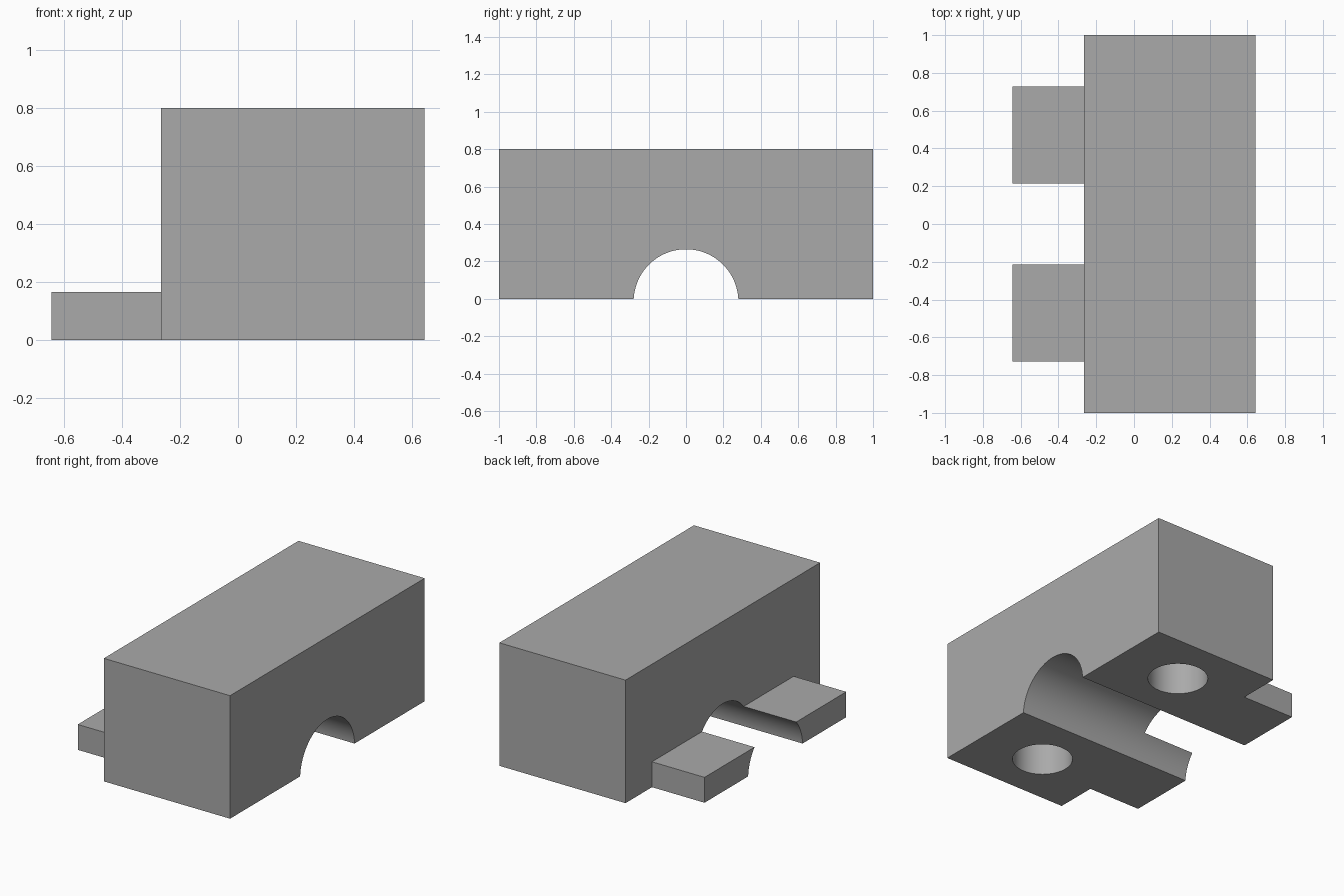
import bpy, bmesh, math

if "Cube" in bpy.data.objects:
    bpy.data.objects.remove(bpy.data.objects["Cube"])

ARCH_R, ARCH_Z = 0.28, -0.015

grey = bpy.data.materials.new("plain grey")
grey.diffuse_color = (0.4, 0.4, 0.4, 1)
grey.use_nodes = True
grey.node_tree.nodes["Principled BSDF"].inputs["Base Color"].default_value = grey.diffuse_color


def box(name, x0, x1, y0, y1, z0, z1):
    bm = bmesh.new()
    bmesh.ops.create_cube(bm, size=1)
    for v in bm.verts:
        v.co = ((x0 + x1) / 2 + v.co.x * (x1 - x0),
                (y0 + y1) / 2 + v.co.y * (y1 - y0),
                (z0 + z1) / 2 + v.co.z * (z1 - z0))
    return make(name, bm)


def make(name, bm):
    mesh = bpy.data.meshes.new(name)
    bm.to_mesh(mesh)
    bm.free()
    mesh.materials.append(grey)
    obj = bpy.data.objects.new(name, mesh)
    bpy.context.collection.objects.link(obj)
    return obj


def cylinder(name, radius, depth, loc, rot=(0, 0, 0)):
    bpy.ops.mesh.primitive_cylinder_add(vertices=96, radius=radius, depth=depth,
                                        location=loc, rotation=rot)
    obj = bpy.context.object
    obj.name = name
    obj.data.materials.append(grey)
    return obj


def combine(target, tool, operation):
    mod = target.modifiers.new(operation.lower(), 'BOOLEAN')
    mod.operation, mod.object, mod.solver = operation, tool, 'EXACT'
    bpy.context.view_layer.objects.active = target
    bpy.ops.object.modifier_apply(modifier=mod.name)
    bpy.data.objects.remove(tool, do_unlink=True)


# Main block
block = box("block", -0.265, 0.643, -1, 1, 0, 0.8)

# Two low feet on the left side, joined to the block
for s in (-1, 1):
    y0, y1 = sorted((s * 0.1, s * 0.728))
    combine(block, box("foot", -0.643, -0.1, y0, y1, 0, 0.165), 'UNION')

# Round channel running under the block and between the feet
combine(block, cylinder("channel_cutter", ARCH_R, 2, (0, 0, ARCH_Z),
                        (0, math.pi / 2, 0)), 'DIFFERENCE')

# Blind round holes in the underside
for s in (-1, 1):
    combine(block, cylinder("hole_cutter", 0.182, 1.0, (0.189, s * 0.64, 0)),
            'DIFFERENCE')

bpy.ops.object.select_all(action='DESELECT')
block.select_set(True)
bpy.context.view_layer.objects.active = block
bpy.ops.object.shade_smooth_by_angle(angle=math.radians(30))
